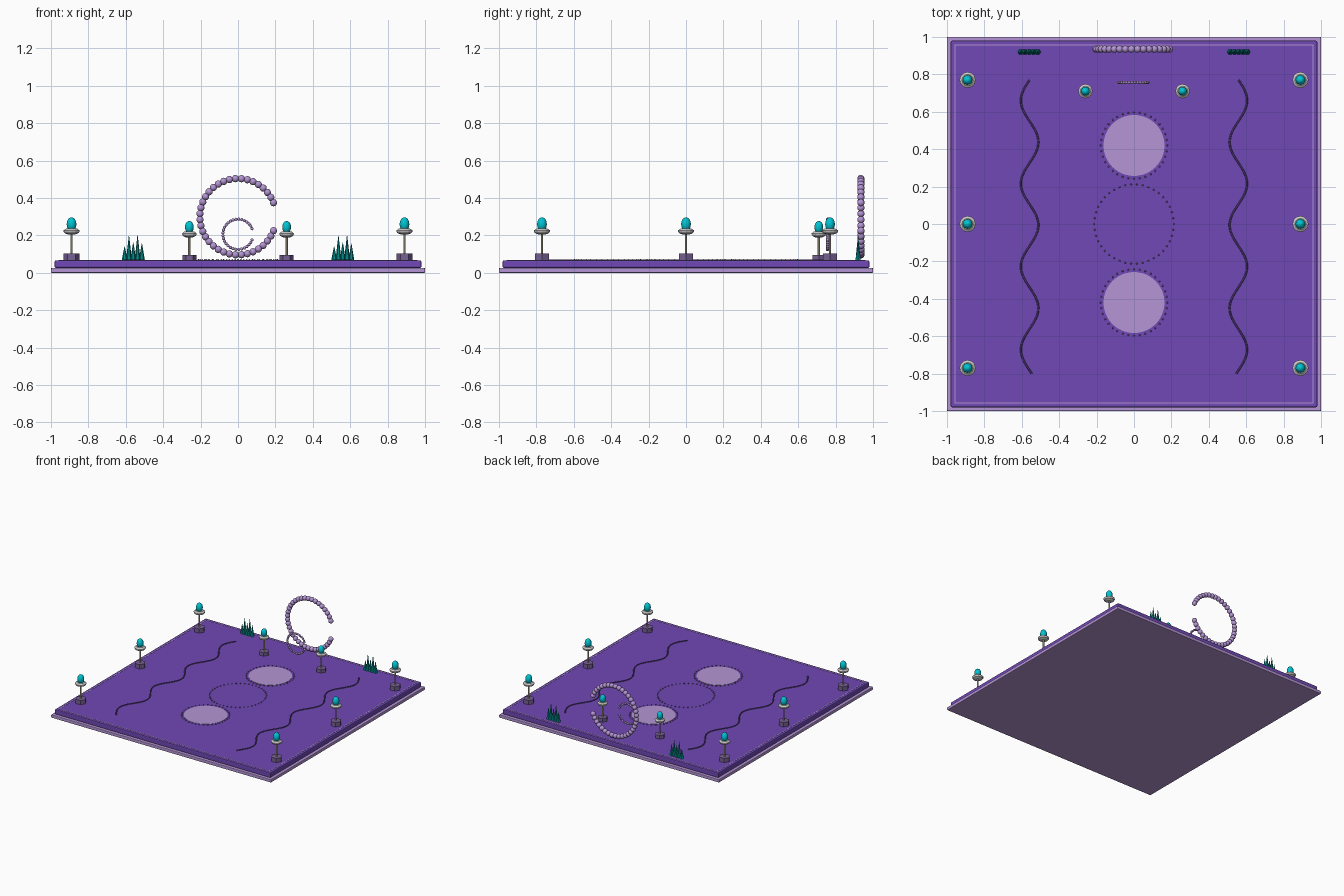
import bpy, bmesh
from math import sin, cos, pi, radians
from mathutils import Matrix, Vector

if "Cube" in bpy.data.objects:
    bpy.data.objects.remove(bpy.data.objects["Cube"])


def mat(name, r, g, b):
    m = bpy.data.materials.new(name)
    m.diffuse_color = (r, g, b, 1)
    m.use_nodes = True
    m.node_tree.nodes["Principled BSDF"].inputs["Base Color"].default_value = m.diffuse_color
    return m


PURPLE = mat("purple", 0.16, 0.065, 0.46)
LILAC = mat("lilac", 0.46, 0.30, 0.66)
DUSK = mat("dusk", 0.19, 0.12, 0.30)
LINE = mat("line", 0.10, 0.05, 0.22)
WHITE = mat("white", 0.65, 0.65, 0.62)
BEIGE = mat("beige", 0.60, 0.55, 0.40)
CYAN = mat("cyan", 0.0, 0.55, 0.65)
TEAL = mat("teal", 0.0, 0.26, 0.25)


def finish(name, bm, material, smooth=False):
    me = bpy.data.meshes.new(name)
    bm.to_mesh(me)
    bm.free()
    me.materials.append(material)
    for p in me.polygons:
        p.use_smooth = smooth
    ob = bpy.data.objects.new(name, me)
    bpy.context.collection.objects.link(ob)
    return ob


def slab(name, size, z0, z1, bevel, material):
    bm = bmesh.new()
    bmesh.ops.create_cube(bm, size=1, matrix=Matrix.Translation((0, 0, (z0 + z1) / 2))
                          @ Matrix.Diagonal((size, size, z1 - z0, 1)))
    ob = finish(name, bm, material)
    mod = ob.modifiers.new("bevel", 'BEVEL')
    mod.width, mod.segments = bevel, 2


def lathe(name, profile, sides, x, y, material, smooth=False):
    """Closed solid of revolution from (radius, z) points."""
    bm = bmesh.new()
    rings = [[bm.verts.new((x + r * cos(2 * pi * i / sides), y + r * sin(2 * pi * i / sides), z))
              for i in range(sides)] for r, z in profile]
    for a, b in zip(rings, rings[1:]):
        for i in range(sides):
            j = (i + 1) % sides
            bm.faces.new((a[i], a[j], b[j], b[i]))
    bm.faces.new(rings[0][::-1])
    bm.faces.new(rings[-1])
    return finish(name, bm, material, smooth)


def beads(name, points, radius, material, seg=12):
    bm = bmesh.new()
    for p in points:
        bmesh.ops.create_uvsphere(bm, u_segments=seg, v_segments=seg * 2 // 3, radius=radius,
                                  matrix=Matrix.Translation(p))
    finish(name, bm, material, True)


def tube(name, points, radius, material):
    cu = bpy.data.curves.new(name, 'CURVE')
    cu.dimensions, cu.bevel_depth, cu.bevel_resolution = '3D', radius, 1
    cu.use_fill_caps = True
    sp = cu.splines.new('POLY')
    sp.points.add(len(points) - 1)
    for q, p in zip(sp.points, points):
        q.co = (*p, 1)
    cu.materials.append(material)
    bpy.context.collection.objects.link(bpy.data.objects.new(name, cu))


TOP = 0.067
# platform and its inlaid border
slab("platform_foot", 2.0, 0.0, 0.026, 0.005, LILAC)
slab("platform_deck", 1.96, 0.026, TOP, 0.007, PURPLE)
for s in (-1, 1):
    for k, size in enumerate(((1.922, 0.007), (0.007, 1.922))):
        bm = bmesh.new()
        off = (0, s * 0.957, TOP) if k == 0 else (s * 0.957, 0, TOP)
        bmesh.ops.create_cube(bm, size=1, matrix=Matrix.Translation(off)
                              @ Matrix.Diagonal((*size, 0.003, 1)))
        finish("border_strip", bm, LILAC)

# floor discs and beaded floor rings
for cy, r, n in ((0.42, 0.178, 36), (-0.42, 0.178, 36), (0, 0.212, 42)):
    if cy:
        lathe("floor_disc", [(0.163, TOP - 0.004), (0.163, TOP + 0.002)], 48, 0, cy, LILAC)
    beads("floor_bead_ring", [(r * cos(2 * pi * i / n), cy + r * sin(2 * pi * i / n), TOP + 0.001)
                              for i in range(n)], 0.005, DUSK, 8)

# wavy floor lines
for s in (-1, 1):
    ys = [-0.8 + 1.57 * i / 80 for i in range(81)]
    tube("wavy_line", [(s * (0.558 + 0.047 * cos(2 * pi * (y - 0.66) / 0.444)), y, TOP + 0.001)
                       for y in ys], 0.005, LINE)


# upright open bead rings at the back
def open_ring(name, y, zc, r, gap, n, bead, seg):
    angles = [radians(gap + (360 - 2 * gap) * i / (n - 1)) for i in range(n)]
    beads(name, [(r * cos(a), y, zc + r * sin(a)) for a in angles], bead, LILAC, seg)


open_ring("large_open_ring", 0.935, 0.30, 0.204, 21.5, 36, 0.0195, 14)
open_ring("small_open_ring", 0.757, 0.206, 0.081, 21.5, 30, 0.0085, 10)


# lamps: hexagonal foot, pole, dish and egg
def lamp(x, y, k, dz):
    lathe("lamp_foot", [(0.042 * k, TOP), (0.042 * k, 0.102 + dz * 0.4)], 6, x, y, DUSK)
    lathe("lamp_pole", [(0.006, 0.09), (0.006, 0.225 + dz)], 10, x, y, BEIGE)
    dish = [(0.022, 0.206), (0.038, 0.213), (0.043, 0.222), (0.043, 0.227), (0.030, 0.236)]
    lathe("lamp_dish", [(r * k, z + dz) for r, z in dish], 12, x, y, WHITE)
    bm = bmesh.new()
    bmesh.ops.create_uvsphere(bm, u_segments=16, v_segments=10, radius=1,
                              matrix=Matrix.Translation((x, y, 0.260 + dz))
                              @ Matrix.Diagonal((0.026 * k, 0.026 * k, 0.037 * k, 1)))
    finish("lamp_egg", bm, CYAN, True)


for s in (-1, 1):
    for y in (-0.77, 0, 0.77):
        lamp(s * 0.89, y, 1.0, 0)
    lamp(s * 0.26, 0.71, 0.9, -0.016)

# crystal spike clusters
for cx in (-0.56, 0.56):
    for i, h in enumerate((0.075, 0.130, 0.095, 0.132, 0.090)):
        x = cx + (i - 2) * 0.023
        lathe("crystal_spike", [(0.016, TOP), (0.001, TOP + h)], 6, x, 0.92, TEAL)
